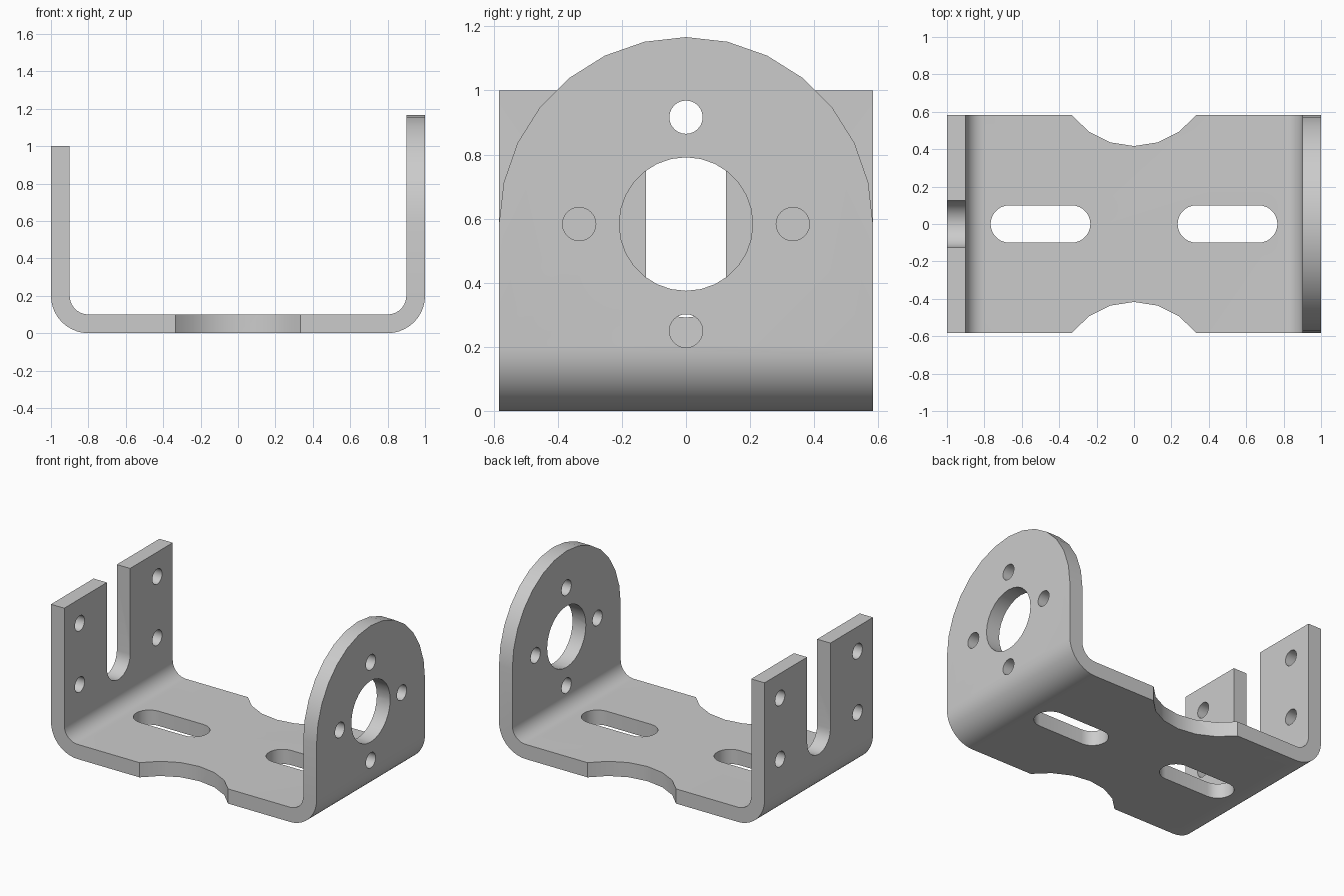
import bpy
import bmesh
from math import sin, cos, radians, acos

cube = bpy.data.objects.get("Cube")
if cube:
    bpy.data.objects.remove(cube, do_unlink=True)

T = 0.1            # sheet thickness
W = 0.5833         # half depth of the bracket
BEND = 0.2         # outer bend radius
HOLE = 0.052       # screw hole radius

steel = bpy.data.materials.new("grey_steel")
steel.use_nodes = True
steel.diffuse_color = (0.6, 0.6, 0.6, 1)
steel.node_tree.nodes["Principled BSDF"].inputs["Base Color"].default_value = (0.6, 0.6, 0.6, 1)


def arc(cx, cy, r, start, end, steps):
    angles = [radians(start + (end - start) * i / steps) for i in range(steps + 1)]
    return [(cx + r * cos(a), cy + r * sin(a)) for a in angles]


def circle(cx, cy, r, steps):
    return arc(cx, cy, r, 0, 360, steps)[:-1]


def prism(bm, outline, axis, low, high):
    """Extrude a 2D outline along an axis between two positions."""
    place = {"x": lambda a, b, d: (d, a, b),
             "y": lambda a, b, d: (a, d, b),
             "z": lambda a, b, d: (a, b, d)}[axis]
    ends = [[bm.verts.new(place(a, b, d)) for a, b in outline] for d in (low, high)]
    n = len(outline)
    faces = [bm.faces.new(ends[0]), bm.faces.new(ends[1][::-1])]
    for i in range(n):
        j = (i + 1) % n
        faces.append(bm.faces.new((ends[0][j], ends[0][i], ends[1][i], ends[1][j])))
    bmesh.ops.recalc_face_normals(bm, faces=faces)


def make_object(name, bm):
    mesh = bpy.data.meshes.new(name)
    bm.to_mesh(mesh)
    bm.free()
    obj = bpy.data.objects.new(name, mesh)
    bpy.context.collection.objects.link(obj)
    return obj


# Folded sheet: U profile with one low wall and one tall wall
IN = BEND - T
X = 1 - BEND
profile = [(-1, 1)]
profile += arc(-X, BEND, BEND, 180, 270, 10) + arc(X, BEND, BEND, 270, 360, 10)
profile += [(1, 1.2), (1 - T, 1.2)]
profile += arc(X, BEND, IN, 360, 270, 10) + arc(-X, BEND, IN, 270, 180, 10)
profile += [(-1 + T, 1)]
bm = bmesh.new()
prism(bm, profile, "y", -W, W)
bracket = make_object("folded_bracket", bm)
bracket.data.materials.append(steel)

# Cutters
bm = bmesh.new()
right = ("x", 0.85, 1.1)
left = ("x", -1.1, -0.85)

# Rounded top, centre bore and four screw holes of the tall wall
arch = [(0.8, W)] + arc(0, W, W, 0, 180, 14) + [(-0.8, W), (-0.8, 1.4), (0.8, 1.4)]
prism(bm, arch, *right)
prism(bm, circle(0, W, 0.2083, 28), *right)
for y, z in ((0, 0.25), (0, 0.9167), (-0.3333, W), (0.3333, W)):
    prism(bm, circle(y, z, HOLE, 24), *right)

# Open slot and four screw holes of the low wall
prism(bm, arc(0, 0.4167, 0.125, 180, 360, 14) + [(0.125, 1.2), (-0.125, 1.2)], *left)
for y in (-0.4167, 0.4167):
    for z in (0.4167, 0.8333):
        prism(bm, circle(y, z, HOLE, 24), *left)

# Long slots and side scallops of the base
for s in (-1, 1):
    slot = arc(s * 0.5 - 0.1667, 0, 0.1, 90, 270, 14) + arc(s * 0.5 + 0.1667, 0, 0.1, -90, 90, 14)
    prism(bm, slot, "z", -0.1, 0.15)
    half = 53.13
    scallop = arc(0, -0.8333, 0.4167, 90 - half, 90 + half, 6)
    scallop = scallop + [(scallop[-1][0], -0.8), (scallop[0][0], -0.8)]
    prism(bm, [(x, -s * y) for x, y in scallop], "z", -0.1, 0.15)

cutter = make_object("cutter", bm)
cutter.hide_render = True

# Cut the sheet, then drop the cutter
mod = bracket.modifiers.new("cuts", "BOOLEAN")
mod.operation = "DIFFERENCE"
mod.solver = "EXACT"
mod.object = cutter
bpy.ops.object.select_all(action="DESELECT")
bpy.context.view_layer.objects.active = bracket
bracket.select_set(True)
bpy.ops.object.modifier_apply(modifier=mod.name)
bpy.data.objects.remove(cutter, do_unlink=True)

bpy.ops.object.shade_smooth_by_angle(angle=radians(30))
